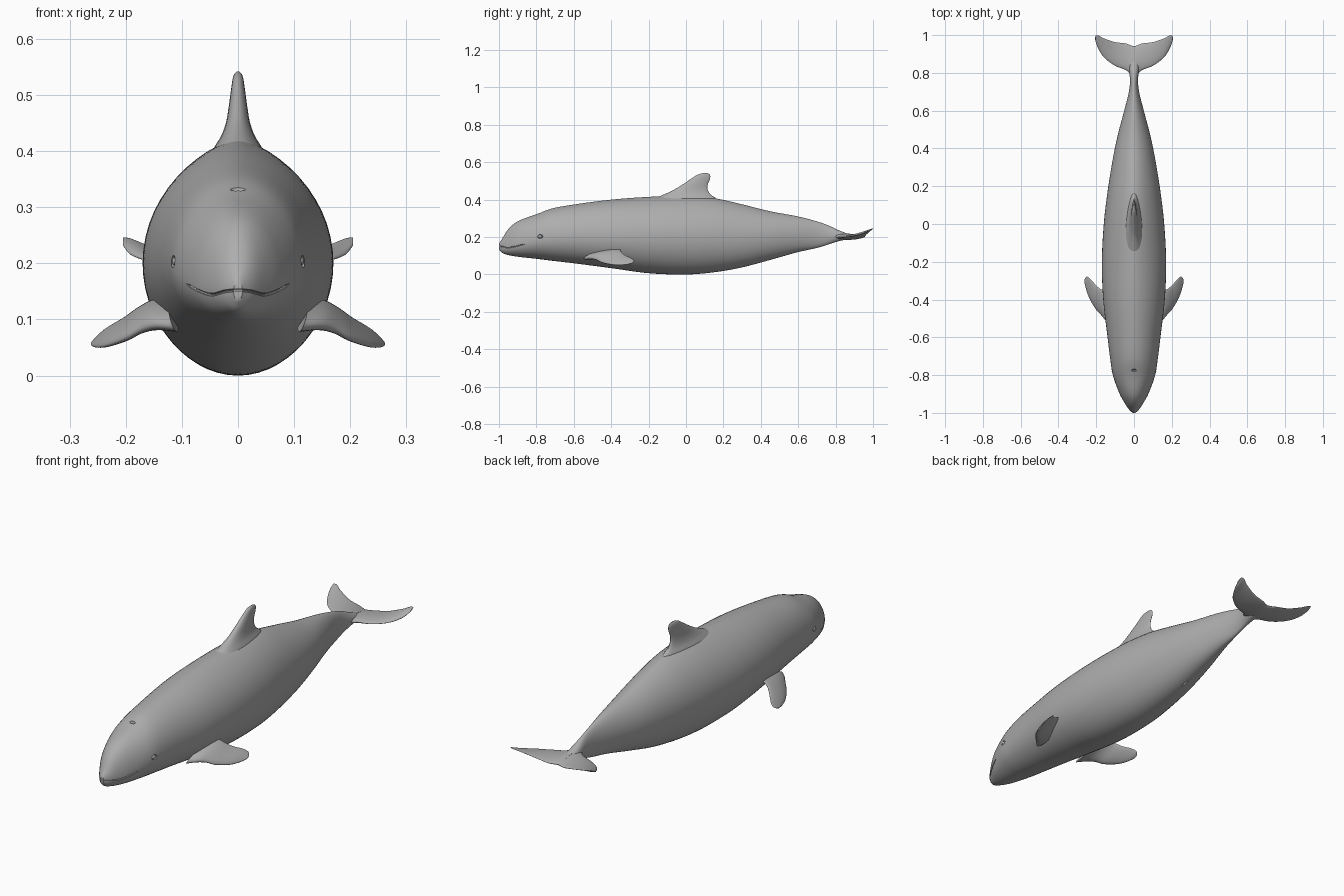
import bpy, bmesh, math
from mathutils import Vector, Matrix

if "Cube" in bpy.data.objects:
    bpy.data.objects.remove(bpy.data.objects["Cube"])

grey = bpy.data.materials.new("slate grey")
grey.diffuse_color = (0.42, 0.42, 0.42, 1)
grey.use_nodes = True
grey.node_tree.nodes["Principled BSDF"].inputs["Base Color"].default_value = grey.diffuse_color


def spline(rows, t):
    """Smoothly interpolate rows of numbers, keyed by their first entry."""
    k = 0
    while k < len(rows) - 2 and t > rows[k + 1][0]:
        k += 1
    a, b = rows[k], rows[k + 1]
    before, after = rows[max(k - 1, 0)], rows[min(k + 2, len(rows) - 1)]
    h = b[0] - a[0]
    u = (t - a[0]) / h
    out = []
    for i in range(1, len(a)):
        m0 = (b[i] - before[i]) / (b[0] - before[0]) * h
        m1 = (after[i] - a[i]) / (after[0] - a[0]) * h
        out.append((2*u**3 - 3*u**2 + 1) * a[i] + (u**3 - 2*u**2 + u) * m0
                   + (3*u**2 - 2*u**3) * b[i] + (u**3 - u**2) * m1)
    return out


def make_object(name, bm):
    bmesh.ops.recalc_face_normals(bm, faces=bm.faces)
    mesh = bpy.data.meshes.new(name)
    bm.to_mesh(mesh)
    bm.free()
    mesh.materials.append(grey)
    obj = bpy.data.objects.new(name, mesh)
    bpy.context.collection.objects.link(obj)
    return obj


def loft(name, rings):
    bm = bmesh.new()
    loops = [[bm.verts.new(p) for p in ring] for ring in rings]
    n = len(loops[0])
    for a, b in zip(loops, loops[1:]):
        for i in range(n):
            j = (i + 1) % n
            bm.faces.new((a[i], a[j], b[j], b[i]))
    bm.faces.new(loops[0])
    bm.faces.new(loops[-1])
    return make_object(name, bm)


def smooth(obj, angle=40):
    bpy.ops.object.select_all(action='DESELECT')
    obj.select_set(True)
    bpy.context.view_layer.objects.active = obj
    bpy.ops.object.shade_smooth_by_angle(angle=math.radians(angle))


def ellipsoid(name, centre, size):
    bm = bmesh.new()
    m = Matrix.Translation(centre) @ Matrix.Diagonal((*size, 1))
    bmesh.ops.create_uvsphere(bm, u_segments=20, v_segments=12, radius=1, matrix=m)
    return make_object(name, bm)


# Body stations: y, bottom, top, half width, height of widest point, back pinch
BODY = [
    (-1.00, .135, .166, .008, .150, 1.0),
    (-.985, .117, .188, .024, .150, 1.0),
    (-.95, .104, .243, .048, .155, 1.0),
    (-.90, .095, .284, .076, .163, 1.0),
    (-.80, .084, .322, .112, .185, 1.0),
    (-.72, .074, .352, .125, .195, 1.05),
    (-.60, .060, .374, .140, .200, 1.1),
    (-.40, .034, .400, .163, .200, 1.15),
    (-.20, .007, .415, .170, .200, 1.25),
    (0.00, .000, .420, .160, .200, 1.3),
    (.15, .012, .408, .143, .200, 1.3),
    (.30, .038, .375, .120, .200, 1.25),
    (.45, .078, .338, .091, .205, 1.2),
    (.60, .120, .310, .052, .212, 1.15),
    (.70, .142, .284, .027, .212, 1.1),
    (.76, .160, .263, .021, .210, 1.1),
    (.82, .179, .235, .026, .206, 1.0),
    (.88, .190, .214, .020, .202, 1.0),
    (.93, .196, .203, .005, .200, 1.0)]


def body_ring(y, n=56):
    low, top, w, mid, pinch = spline(BODY, y)
    ring = []
    for i in range(n):
        a = 2 * math.pi * i / n
        c, s = math.cos(a), math.sin(a)
        x = w * math.copysign(abs(c) ** (pinch if s > 0 else 1), c)
        ring.append((x, y, mid + s * (top - mid if s > 0 else mid - low)))
    return ring


def body_x(y, z):
    """Half width of the body at a given length and height."""
    low, top, w, mid, pinch = spline(BODY, y)
    s = (z - mid) / (top - mid if z > mid else mid - low)
    return w * max(0, 1 - s * s) ** (0.5 * (pinch if z > mid else 1))


body = loft("body", [body_ring(-1 + 1.93 * (i / 100) ** 1.35) for i in range(101)])

# Mouth: a fine groove that follows the head surface from corner to corner
LIPS = [(-1.0, .152), (-.985, .150), (-.95, .144), (-.91, .151), (-.86, .163)]
half = []
for i in range(15):
    y = -.9995 + .1395 * (i / 14) ** 1.6
    z = spline(LIPS, y)[0]
    half.append(Vector((body_x(y, z), y, z)))
path = [Vector((-p.x, p.y, p.z)) for p in reversed(half)] + half
rings = []
for i, p in enumerate(path):
    t = (path[min(i + 1, len(path) - 1)] - path[max(i - 1, 0)]).normalized()
    side = t.cross(Vector((0, 0, 1))).normalized()
    up = side.cross(t)
    r = .0045 if 0 < i < len(path) - 1 else .0015
    rings.append([p + r * (math.cos(a) * side + .6 * math.sin(a) * up)
                  for a in [k * math.pi / 4 for k in range(8)]])
cutters = [loft("mouth_cutter", rings)]

# Blowhole, eye sockets and belly slit
cutters.append(ellipsoid("blowhole_cutter", (0, -.775, .334), (.014, .007, .014)))
cutters.append(ellipsoid("slit_cutter", (0, .36, spline(BODY, .36)[0]), (.004, .05, .006)))
for s in (-1, 1):
    x = body_x(-.78, .203)
    cutters.append(ellipsoid("socket_cutter", (s * x, -.78, .203), (.007, .016, .011)))
    smooth(ellipsoid("eye", (s * (x - .005), -.78, .203), (.007, .012, .008)))

bpy.context.view_layer.objects.active = body
for c in cutters:
    c.hide_render = True
    mod = body.modifiers.new("cut", 'BOOLEAN')
    mod.operation, mod.solver, mod.object = 'DIFFERENCE', 'EXACT', c
    bpy.ops.object.modifier_apply(modifier=mod.name)
for c in cutters:
    bpy.data.objects.remove(c)
smooth(body)


def fin(name, rows, place, thick_dir, steps=28, n=32):
    """Loft foil sections: span, lead y, lead h, trail y, trail h, half thickness."""
    thick_dir = Vector(thick_dir).normalized()
    rings = []
    for i in range(steps + 1):
        f = math.sin(i / steps * math.pi / 2)
        span = rows[0][0] + (rows[-1][0] - rows[0][0]) * f
        ly, lh, ty, th, half_t = spline(rows, span)
        lead, trail = place(span, ly, lh), place(span, ty, th)
        ring = []
        for k in range(n):
            a = 2 * math.pi * k / n
            c = (1 - math.cos(a)) / 2
            ring.append(lead.lerp(trail, c)
                        + thick_dir * half_t * math.sin(a) * (1.25 - .5 * c))
        rings.append(ring)
    smooth(loft(name, rings))


# Dorsal fin, spreading into the back at its base
DORSAL = [
    (.375, -.20, 0, .18, 0, .050),
    (.405, -.17, 0, .165, 0, .042),
    (.425, -.125, 0, .135, 0, .030),
    (.450, -.070, 0, .117, 0, .021),
    (.480, -.020, 0, .116, 0, .016),
    (.510, .025, 0, .128, 0, .012),
    (.530, .055, 0, .129, 0, .009),
    (.538, .074, 0, .122, 0, .006),
    (.542, .090, 0, .112, 0, .002)]
fin("dorsal_fin", DORSAL, lambda s, y, h: Vector((h, y, s)), (1, 0, 0))

# Flippers and tail flukes, one on each side
FLIPPER = [
    (.115, -.545, .085, -.345, .140, .020),
    (.150, -.510, .087, -.350, .132, .017),
    (.175, -.480, .080, -.345, .120, .014),
    (.200, -.453, .066, -.325, .103, .012),
    (.235, -.395, .053, -.287, .083, .008),
    (.252, -.350, .051, -.279, .069, .005),
    (.261, -.315, .053, -.292, .059, .002)]
FLUKE = [
    (-.01, .780, .206, .940, .199, .018),
    (.010, .785, .205, .943, .199, .017),
    (.040, .813, .202, .955, .201, .012),
    (.100, .838, .200, .963, .212, .008),
    (.160, .883, .206, .983, .231, .006),
    (.192, .934, .217, .999, .244, .005),
    (.205, .970, .232, .997, .246, .002)]
for s, side in ((-1, "left"), (1, "right")):
    at_side = lambda span, y, h, s=s: Vector((s * span, y, h))
    fin(side + "_flipper", FLIPPER, at_side, (s * .45, -.2, .9))
    fin(side + "_fluke", FLUKE, at_side, (s * -.1, -.15, 1))
